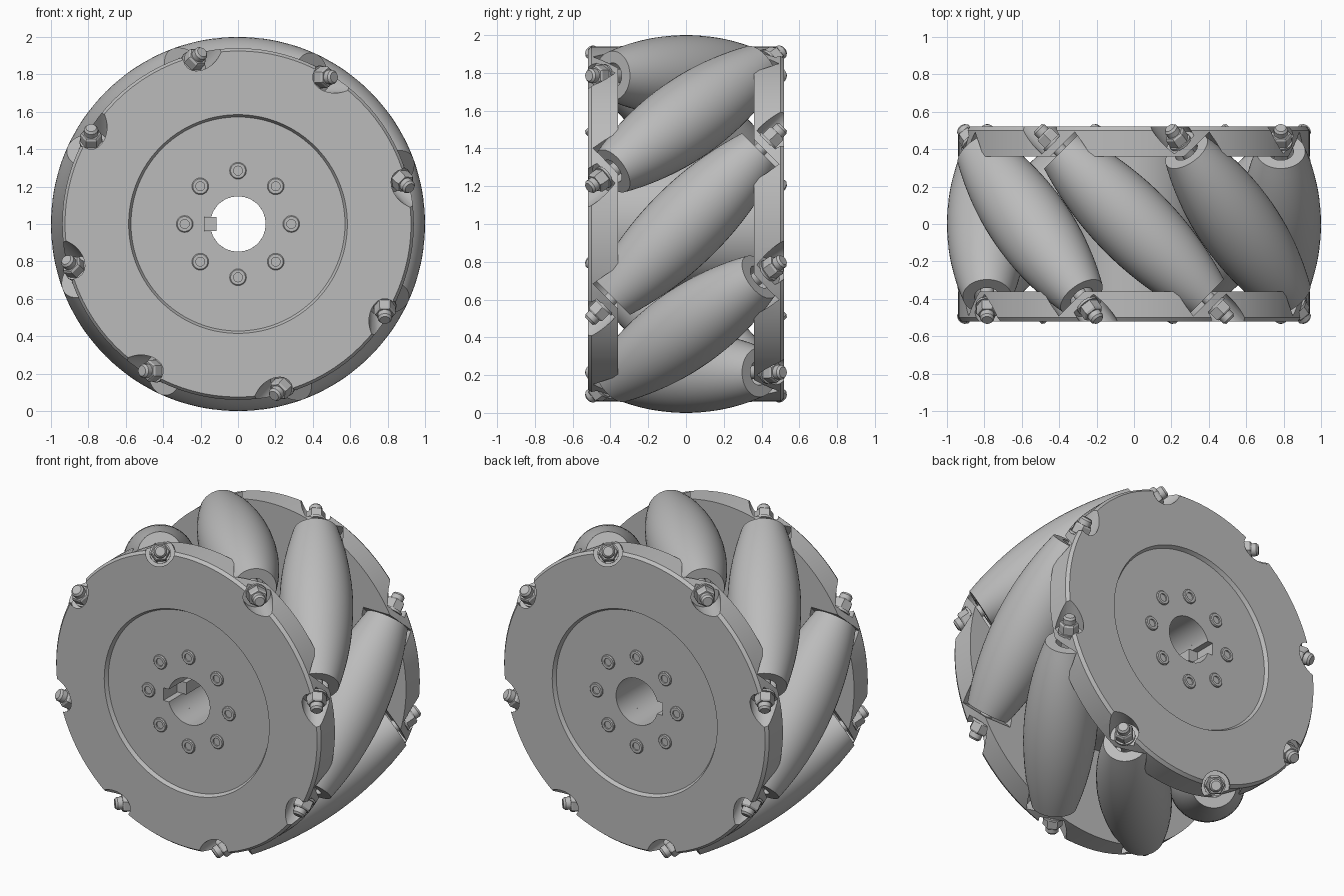
import bpy, bmesh, math
from mathutils import Matrix, Vector

cube = bpy.data.objects.get("Cube")
if cube:
    bpy.data.objects.remove(cube, do_unlink=True)

COUNT = 8            # rollers around the wheel
AXIS_R = 0.785       # distance from wheel axis to roller axis
HALF = 0.55          # half length of a roller
BORE = 0.148
CENTRE = Vector((0, 0, 1))

grey = bpy.data.materials.new("light_grey_metal")
grey.use_nodes = True
grey.diffuse_color = (0.5, 0.5, 0.5, 1)
grey.node_tree.nodes["Principled BSDF"].inputs["Base Color"].default_value = (0.5, 0.5, 0.5, 1)


def add_lathe(bm, profile, matrix, seg=48):
    """Spin a closed (radius, height) loop around local z into bm."""
    part = bmesh.new()
    rings = []
    for i in range(seg):
        a = math.tau * i / seg
        rings.append([part.verts.new((r * math.cos(a), r * math.sin(a), h)) for r, h in profile])
    n = len(profile)
    for i in range(seg):
        p, q = rings[i], rings[(i + 1) % seg]
        for j in range(n):
            k = (j + 1) % n
            part.faces.new((p[j], q[j], q[k], p[k]))
    bmesh.ops.remove_doubles(part, verts=part.verts, dist=1e-5)
    bmesh.ops.recalc_face_normals(part, faces=part.faces)
    part.transform(matrix)
    mesh = bpy.data.meshes.new("part")
    part.to_mesh(mesh)
    part.free()
    bm.from_mesh(mesh)
    bpy.data.meshes.remove(mesh)


def add_box(bm, low, high):
    low, high = Vector(low), Vector(high)
    m = Matrix.Translation((low + high) / 2) @ Matrix.Diagonal((*(high - low), 1))
    bmesh.ops.create_cube(bm, size=1, matrix=m)


def rod(radius, low, high):
    return [(0, low), (radius, low), (radius, high), (0, high)]


def finish(name, bm):
    mesh = bpy.data.meshes.new(name)
    bm.to_mesh(mesh)
    bm.free()
    mesh.materials.append(grey)
    ob = bpy.data.objects.new(name, mesh)
    bpy.context.collection.objects.link(ob)
    shade(mesh)
    return ob


def shade(mesh):
    mesh.shade_smooth()
    mesh.set_sharp_from_angle(angle=math.radians(30))


def cut(ob, cutter):
    mod = ob.modifiers.new("cut", 'BOOLEAN')
    mod.operation = 'DIFFERENCE'
    mod.solver = 'EXACT'
    mod.object = cutter
    dg = bpy.context.evaluated_depsgraph_get()
    mesh = bpy.data.meshes.new_from_object(ob.evaluated_get(dg))
    ob.modifiers.clear()
    ob.data = mesh
    mesh.materials.clear()
    mesh.materials.append(grey)
    shade(mesh)


def roller_frame(i):
    """Local z runs along the diagonal roller axis, local x points outward."""
    a = math.tau * i / COUNT
    out = Vector((math.cos(a), 0, math.sin(a)))
    along = (Vector((-math.sin(a), 0, math.cos(a))) + Vector((0, 1, 0))).normalized()
    rot = Matrix((out, along.cross(out), along)).transposed().to_4x4()
    return Matrix.Translation(CENTRE + out * AXIS_R) @ rot


def wheel_frame(side):
    """Local z points along the wheel axis toward the given side."""
    return Matrix.Translation(CENTRE) @ Matrix.Rotation(-side * math.pi / 2, 4, 'X')


def roller_radius(t):
    dist = math.hypot(AXIS_R, t / math.sqrt(2))
    return (1 - dist) * dist / math.hypot(AXIS_R, t / 2)


# Barrel rollers with recessed ends, axles and hex nuts
STEPS = 20
barrel = [(roller_radius(t), t) for t in (HALF * (2 * k / STEPS - 1) for k in range(STEPS + 1))]
barrel += [(0.068, HALF), (0.068, 0.44), (0.03, 0.44), (0.03, -0.44), (0.068, -0.44), (0.068, -HALF)]
flip = Matrix.Rotation(math.pi, 4, 'X')
for i in range(COUNT):
    frame = roller_frame(i)
    bm = bmesh.new()
    add_lathe(bm, barrel, frame)
    finish(f"roller_{i + 1}", bm)
    bm = bmesh.new()
    add_lathe(bm, rod(0.036, -0.7, 0.7), frame, 24)
    finish(f"axle_{i + 1}", bm)
    bm = bmesh.new()
    for end in (frame, frame @ flip):
        add_lathe(bm, rod(0.062, 0.61, 0.625), end, 24)
        add_lathe(bm, [(0, 0.62), (0.058, 0.62), (0.058, 0.675), (0.05, 0.685), (0, 0.685)], end, 6)
        add_lathe(bm, [(0, 0.68), (0.038, 0.68), (0.038, 0.715), (0.028, 0.727), (0, 0.727)], end, 24)
    finish(f"axle_nuts_{i + 1}", bm)

# Cutter for roller pockets, nut pockets and the keyway
bm = bmesh.new()
for i in range(COUNT):
    for end in (roller_frame(i), roller_frame(i) @ flip):
        add_lathe(bm, rod(0.16, 0.3, 0.572), end, 32)
        add_lathe(bm, rod(0.085, 0.614, 0.85), end, 32)
add_box(bm, (-0.18, -0.7, 0.96), (-0.1, 0.7, 1.04))
cutter = finish("pocket_cutter", bm)
cutter.hide_render = True

# Side plates with chamfered rim and shallow recessed centre
plate = [(BORE, 0.36), (0.94, 0.36), (0.94, 0.5), (0.925, 0.52),
         (0.585, 0.52), (0.572, 0.497), (BORE, 0.497)]
for side, name in ((-1, "front"), (1, "back")):
    bm = bmesh.new()
    add_lathe(bm, plate, wheel_frame(side), 96)
    cut(finish(f"{name}_plate", bm), cutter)

    # Ring of socket screws on the recessed centre
    bm = bmesh.new()
    screw = [(0, 0.48), (0.045, 0.48), (0.045, 0.503), (0.04, 0.508), (0.024, 0.508),
             (0.024, 0.499), (0, 0.499)]
    for i in range(8):
        spin = Matrix.Rotation(math.tau * i / 8, 4, 'Z')
        add_lathe(bm, screw, wheel_frame(side) @ spin @ Matrix.Translation((0.285, 0, 0)), 20)
    finish(f"{name}_hub_screws", bm)

# Central hub tube joining the plates
bm = bmesh.new()
add_lathe(bm, [(BORE, -0.365), (0.36, -0.365), (0.36, 0.365), (BORE, 0.365)], wheel_frame(1), 64)
cut(finish("hub", bm), cutter)

# Key seated in the bore slot
bm = bmesh.new()
add_box(bm, (-0.18, -0.36, 0.962), (-0.115, 0.36, 1.038))
finish("shaft_key", bm)

bpy.data.objects.remove(cutter, do_unlink=True)
